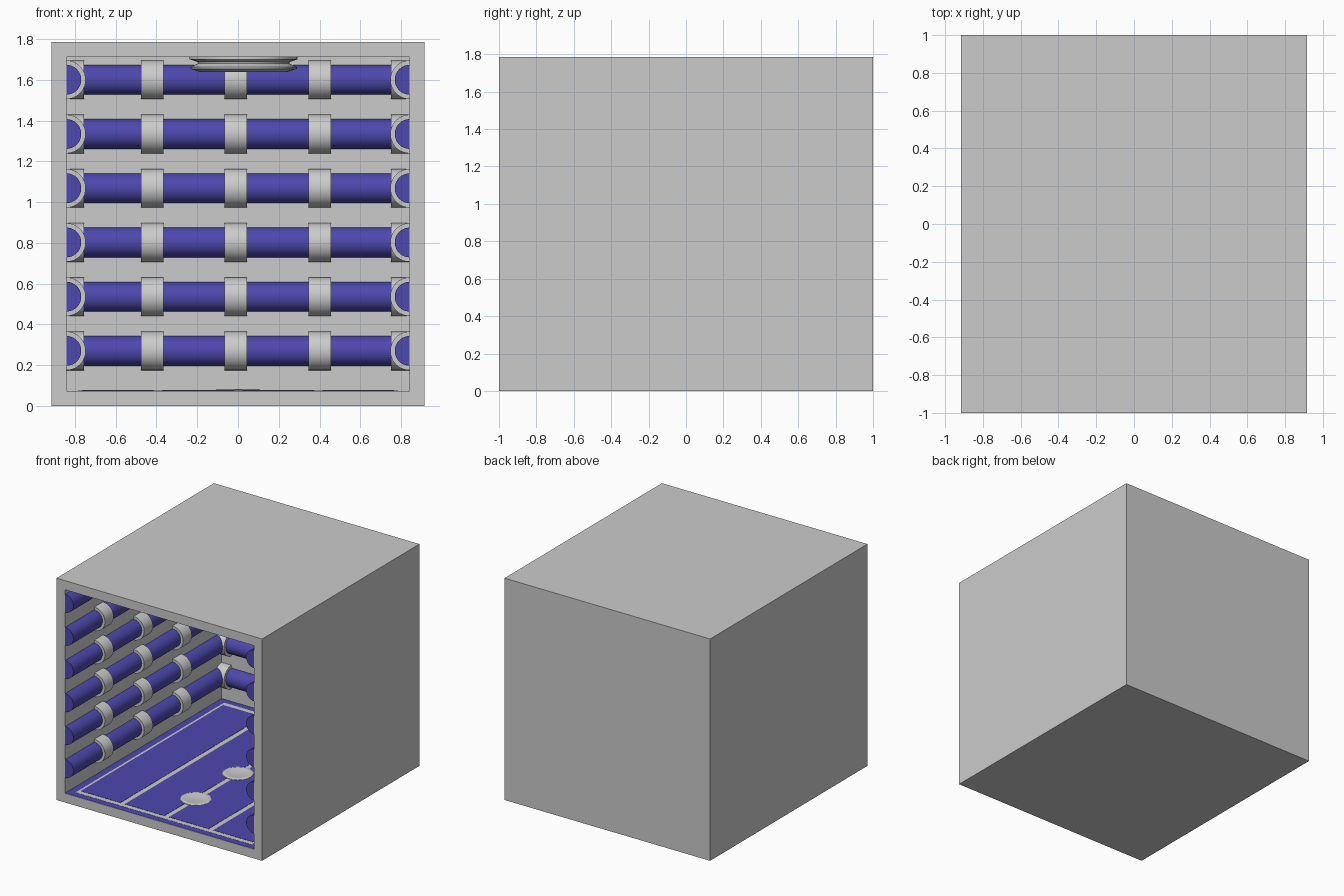
import bpy, bmesh, math
from mathutils import Matrix, Vector

if "Cube" in bpy.data.objects:
    bpy.data.objects.remove(bpy.data.objects["Cube"])

HX, HY, H, WALL = 0.915, 1.0, 1.785, 0.073
IX, FLOOR, CEIL, BACK = HX - WALL, WALL, H - WALL, 0.995
ROWS = [0.27 + 0.266 * i for i in range(6)]

blue = bpy.data.materials.new("blue")
blue.diffuse_color = (0.075, 0.065, 0.42, 1)
blue.use_nodes = True
blue.node_tree.nodes["Principled BSDF"].inputs["Base Color"].default_value = blue.diffuse_color


def finish(name, bm, mat=None, smooth=False):
    bmesh.ops.recalc_face_normals(bm, faces=bm.faces[:])
    me = bpy.data.meshes.new(name)
    bm.to_mesh(me)
    bm.free()
    ob = bpy.data.objects.new(name, me)
    bpy.context.collection.objects.link(ob)
    if mat:
        me.materials.append(mat)
    if smooth:
        bpy.ops.object.select_all(action='DESELECT')
        ob.select_set(True)
        bpy.context.view_layer.objects.active = ob
        bpy.ops.object.shade_smooth_by_angle(angle=math.radians(35))
    return ob


def add_box(bm, x0, x1, y0, y1, z0, z1):
    m = Matrix.Translation(((x0 + x1) / 2, (y0 + y1) / 2, (z0 + z1) / 2))
    m = m @ Matrix.Diagonal((x1 - x0, y1 - y0, z1 - z0, 1))
    return bmesh.ops.create_cube(bm, size=1, matrix=m)


def half_tubes(name, spans, r, turn, loc, mat=None, seg=20):
    """Half cylinders on a wall, one per row and span, bulging into the room."""
    bm = bmesh.new()
    m = Matrix.Translation(loc) @ Matrix.Rotation(turn, 4, 'Z')
    for z in ROWS:
        for a, b in spans:
            ends = []
            for x in (a, b):
                ends.append([bm.verts.new(m @ Vector((
                    x, -r * math.sin(math.pi * i / seg),
                    z + r * math.cos(math.pi * i / seg)))) for i in range(seg + 1)])
            p, q = ends
            for i in range(seg):
                bm.faces.new((p[i], p[i + 1], q[i + 1], q[i]))
            bm.faces.new(p)
            bm.faces.new(q)
    return finish(name, bm, mat, True)


def lathe(name, profile, loc, seg=32):
    bm = bmesh.new()
    vs = [bm.verts.new((r, 0, z)) for r, z in profile]
    es = [bm.edges.new(e) for e in zip(vs, vs[1:])]
    bmesh.ops.spin(bm, geom=vs + es, cent=(0, 0, 0), axis=(0, 0, 1),
                   angle=2 * math.pi, steps=seg)
    bmesh.ops.remove_doubles(bm, verts=bm.verts[:], dist=1e-5)
    ob = finish(name, bm, None, True)
    ob.location = loc
    return ob


# Room shell, open at the front
bm = bmesh.new()
add_box(bm, -HX, HX, -HY, HY, 0, H)
front = min(bm.faces, key=lambda f: f.calc_center_median().y)
bmesh.ops.inset_region(bm, faces=[front], thickness=WALL, use_even_offset=True)
inner = bmesh.ops.extrude_discrete_faces(bm, faces=[front])["faces"][0]
bmesh.ops.translate(bm, verts=inner.verts[:], vec=(0, BACK + HY, 0))
finish("room_shell", bm)

# Wall pipes and their couplers
side = [(y - 0.055, y + 0.055) for y in (-0.57, -0.07, 0.425)]
flipped = [(-b, -a) for a, b in side]
cross = [(-IX, -0.755), (-0.475, -0.365), (-0.065, 0.045), (0.345, 0.455), (0.75, IX)]
q = math.pi / 2
for wall, turn, loc, reach, spans in (
        ("back", 0, (0, BACK, 0), (-IX, IX), cross),
        ("left", q, (-IX, 0, 0), (-0.995, BACK), side),
        ("right", -q, (IX, 0, 0), (-BACK, 0.995), flipped)):
    half_tubes(wall + "_pipes", [reach], 0.073, turn, loc, blue)
    half_tubes(wall + "_couplers", spans, 0.095, turn, loc)

# Blue floor sheet, grey grid plate, raised blue panels
bm = bmesh.new()
add_box(bm, -IX, IX, -0.997, BACK, FLOOR - 0.004, FLOOR + 0.001)
finish("floor_sheet", bm, blue)
bm = bmesh.new()
add_box(bm, -0.785, 0.785, -0.945, 0.945, FLOOR, FLOOR + 0.002)
finish("floor_grid", bm)
bm = bmesh.new()
for i in range(4):
    cx = -0.5625 + 0.375 * i + (i - 1.5) * 0.018
    add_box(bm, cx - 0.176, cx + 0.176, -0.905, 0.905, FLOOR, FLOOR + 0.004)
finish("floor_panels", bm, blue)

# Round floor drains with a dished centre
for i, y in enumerate((-0.535, 0, 0.535)):
    lathe(f"floor_disc_{i + 1}", [(0.115, 0), (0.113, 0.005), (0.1, 0.009), (0.085, 0.009),
                                  (0.075, 0.006), (0, 0.006)], (0, y, FLOOR))

# Round ceiling lamp
lathe("ceiling_lamp", [(0.265, 0), (0.265, -0.012), (0.225, -0.025), (0.225, -0.032),
                       (0.262, -0.05), (0.262, -0.058), (0.215, -0.073), (0, -0.073)],
      (0.028, 0, CEIL), 40)
